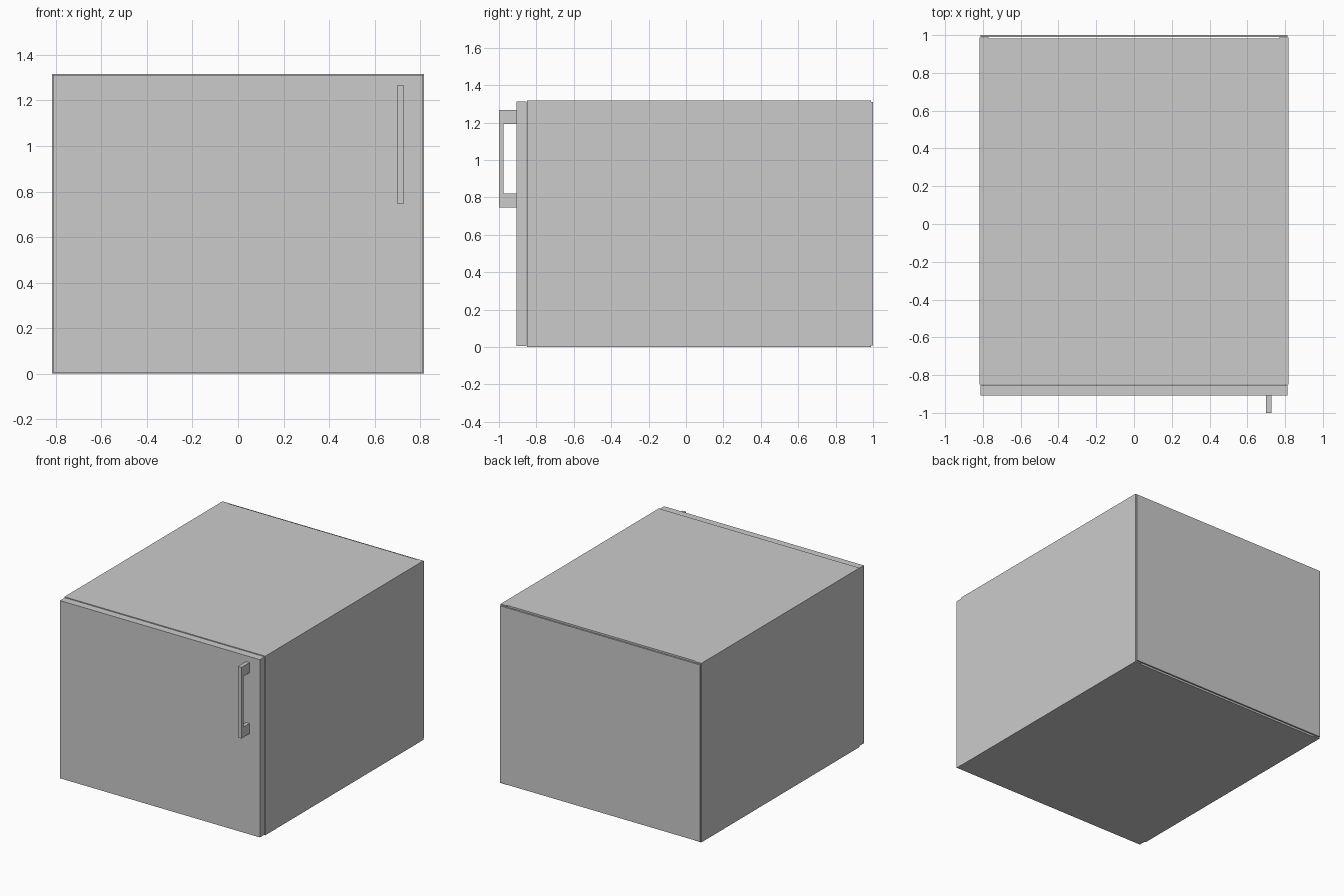
import bpy
import bmesh

if "Cube" in bpy.data.objects:
    bpy.data.objects.remove(bpy.data.objects["Cube"])


def box(name, x, y, z):
    """Axis-aligned box from (min, max) ranges."""
    bm = bmesh.new()
    bmesh.ops.create_cube(bm, size=1)
    for v in bm.verts:
        v.co = [r[0] if c < 0 else r[1] for c, r in zip(v.co, (x, y, z))]
    mesh = bpy.data.meshes.new(name)
    bm.to_mesh(mesh)
    bm.free()
    ob = bpy.data.objects.new(name, mesh)
    bpy.context.collection.objects.link(ob)
    return ob


def extrude_x(name, profile, x0, x1):
    """Closed y-z profile extruded along x."""
    bm = bmesh.new()
    face = bm.faces.new([bm.verts.new((x0, y, z)) for y, z in profile])
    new = bmesh.ops.extrude_face_region(bm, geom=[face])["geom"]
    bmesh.ops.translate(bm, vec=(x1 - x0, 0, 0),
                        verts=[g for g in new if isinstance(g, bmesh.types.BMVert)])
    bmesh.ops.recalc_face_normals(bm, faces=bm.faces)
    mesh = bpy.data.meshes.new(name)
    bm.to_mesh(mesh)
    bm.free()
    ob = bpy.data.objects.new(name, mesh)
    bpy.context.collection.objects.link(ob)
    return ob


W, H, T = 0.817, 1.317, 0.05          # half width, height, panel thickness
FRONT, BACK = -0.85, 0.988            # carcass depth range
inner = (-(W - T), W - T)

# Carcass: two sides with top and bottom between them
box("left_side", (-W, -W + T), (FRONT, BACK), (0, H))
box("right_side", (W - T, W), (FRONT, BACK), (0, H))
box("bottom_panel", inner, (FRONT, 0.981), (0, T))
box("top_panel", inner, (FRONT, 0.981), (H - T, H))

# Thin back panel, slightly smaller than the carcass
box("back_panel", (-W + 0.004, W - 0.004), (BACK + 0.001, 1.0), (0.008, H - 0.008))

# Door, slightly smaller than the carcass
box("door", (-W + 0.004, W - 0.004), (-0.907, FRONT - 0.002), (0.005, H - 0.005))

# Bracket-shaped pull handle
extrude_x("handle", [(-0.907, 0.745), (-1.0, 0.745), (-1.0, 1.268), (-0.907, 1.268),
                     (-0.907, 1.193), (-0.977, 1.193), (-0.977, 0.821), (-0.907, 0.821)],
          0.70, 0.728)
